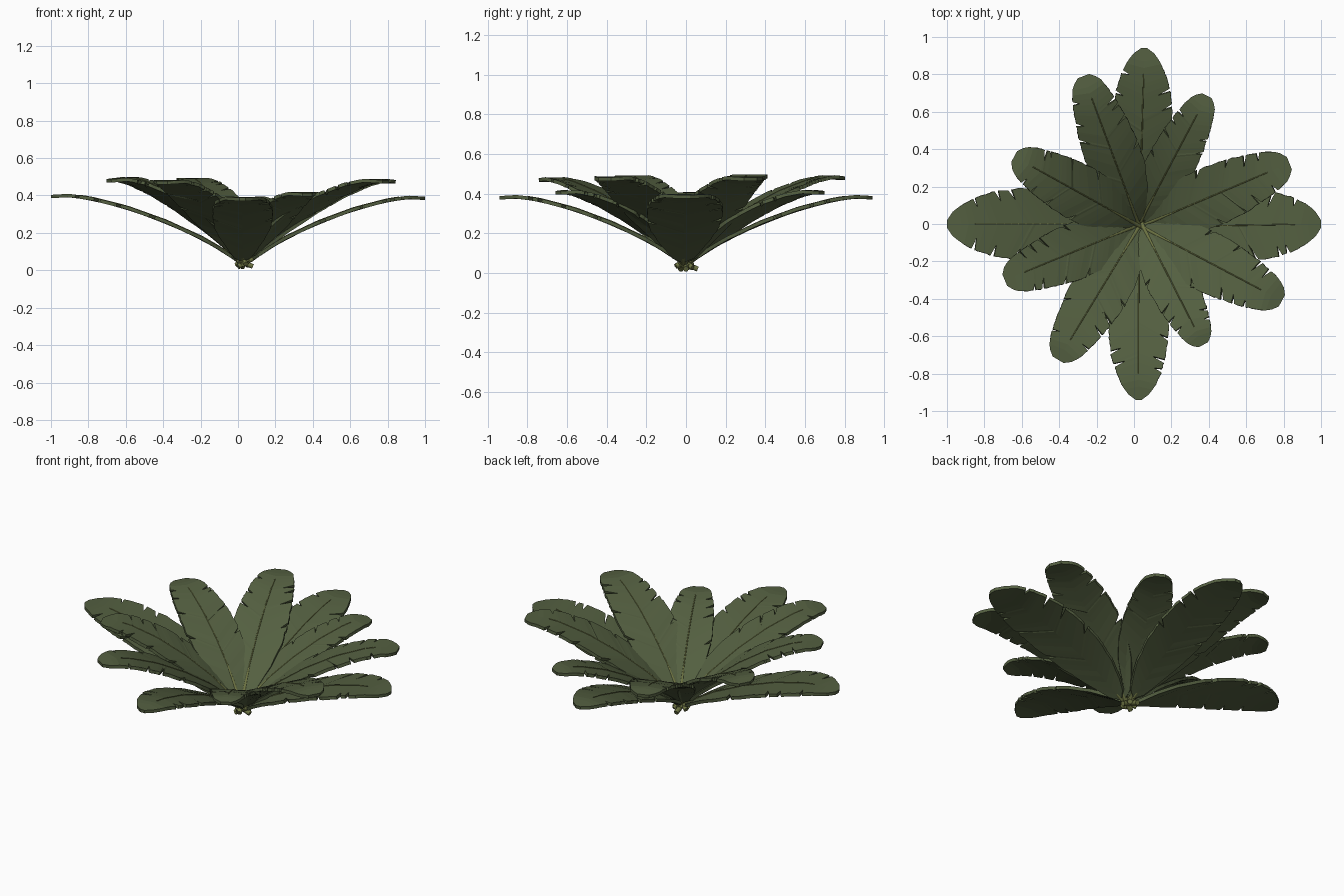
import bpy, random
from mathutils import Vector

if "Cube" in bpy.data.objects:
    bpy.data.objects.remove(bpy.data.objects["Cube"])

random.seed(4)


def material(name, rgb):
    m = bpy.data.materials.new(name)
    m.diffuse_color = (*rgb, 1)
    m.use_nodes = True
    m.node_tree.nodes["Principled BSDF"].inputs["Base Color"].default_value = m.diffuse_color
    return m


leaf_mat = material("leaf_green", (0.088, 0.115, 0.052))
stalk_mat = material("stalk_olive", (0.15, 0.17, 0.055))

CENTRE = Vector((0.03, 0.0, 0.0))
# arching rise and half-width along the leaf, as (t, fraction)
RISE = [(0, 0), (.08, .09), (.16, .245), (.25, .395), (.43, .63), (.62, .825), (.8, .955), (.91, 1), (1, .985)]
POINTED = [(0, .07), (.07, .14), (.14, .4), (.25, .7), (.38, .92), (.52, 1), (.64, 1), (.76, .92),
           (.86, .74), (.93, .54), (.975, .32), (1, .1)]
BLUNT = [(0, .07), (.07, .15), (.14, .44), (.25, .77), (.38, .97), (.52, 1), (.66, .94), (.8, .8),
         (.89, .67), (.95, .53), (.985, .36), (1, .22)]


def sample(table, t):
    for (a, u), (b, v) in zip(table, table[1:]):
        if t <= b:
            return u + (v - u) * (t - a) / (b - a)
    return table[-1][1]


def make_leaf(name, x, y, height, half, table):
    tip = Vector((x, y, 0))
    direction = (tip - CENTRE).normalized()
    side = Vector((-direction.y, direction.x, 0))
    start = CENTRE - direction * random.uniform(.02, .06) + side * random.uniform(-.02, .02)
    z0 = random.uniform(0.018, 0.045)

    def point(t, across=0.0, lift=0.0):
        p = start.lerp(tip, t) + side * across
        p.z = z0 + (height - z0) * sample(RISE, t) + lift
        return p

    # torn notches run along the slanted veins, mostly near the tip
    notches = {}
    for s in (-1, 1):
        for t in (.36, .57, .70, .80):
            deep = random.uniform(.5, .72) if t > .5 else .75
            notches[round(t + random.uniform(-.04, .04), 3)] = (s, deep)
    rows = {i / 28: None for i in range(2, 29)}
    for t, cut in notches.items():
        rows = {r: c for r, c in rows.items() if c or abs(r - t) > .015}
        rows[t - .012] = None
        rows[t + .012] = None
        rows[t] = cut
    verts, faces = [], []
    for t in sorted(rows):
        cut = rows[t]
        for s in (-1, 0, 1):
            depth = cut[1] if cut and cut[0] == s else 1
            edge_t = t + .22 * (1 - t) * min(1, t * 2.5)
            w = half * sample(table, edge_t) * (1 + random.uniform(-.02, .02))
            te = t + (edge_t - t) * depth
            verts.append(point(te if s else t, s * w * depth))
    for i in range(len(verts) // 3 - 1):
        for k in (0, 1):
            a = i * 3 + k
            faces.append((a, a + 3, a + 4, a + 1))
    mesh = bpy.data.meshes.new(name + "_blade")
    mesh.from_pydata(verts, [], faces)
    mesh.materials.append(leaf_mat)
    blade = bpy.data.objects.new(name + "_blade", mesh)
    bpy.context.collection.objects.link(blade)
    solid = blade.modifiers.new("thickness", 'SOLIDIFY')
    solid.thickness = 0.018
    solid.offset = 0

    # stalk continuing as a tapering midrib
    curve = bpy.data.curves.new(name + "_stalk", 'CURVE')
    curve.dimensions = '3D'
    curve.bevel_depth = 0.015
    curve.bevel_resolution = 1
    curve.use_fill_caps = True
    spline = curve.splines.new('POLY')
    n = 24
    spline.points.add(n)
    for i, p in enumerate(spline.points):
        t = .86 * i / n
        thin = max(0, 1 - max(0, t - .06) * 5)      # thick at the stalk, fine on the blade
        p.radius = .3 * (1 - .5 * t) + .7 * thin
        p.co = (*point(t, 0, .0095 * (1 - thin)), 1)
    curve.materials.append(stalk_mat)
    stalk = bpy.data.objects.new(name + "_stalk", curve)
    bpy.context.collection.objects.link(stalk)


# low cross of long pointed leaves, then taller blunt leaves between them
LEAVES = [
    ("east_leaf", 1.0, 0, .39, .19, POINTED), ("west_leaf", -1.0, 0, .40, .19, POINTED),
    ("north_leaf", .055, .94, .385, .16, POINTED), ("south_leaf", .025, -.94, .385, .16, POINTED),
    ("east_north_leaf", .83, .325, .48, .16, BLUNT), ("east_south_leaf", .79, -.41, .48, .16, BLUNT),
    ("north_east_leaf", .39, .685, .41, .13, BLUNT), ("south_east_leaf", .37, -.645, .41, .13, BLUNT),
    ("north_west_leaf", -.27, .79, .485, .15, BLUNT), ("south_west_leaf", -.405, -.725, .475, .155, BLUNT),
    ("west_north_leaf", -.64, .36, .49, .15, BLUNT), ("west_south_leaf", -.69, -.3, .485, .15, BLUNT),
]
for leaf in LEAVES:
    make_leaf(*leaf)
